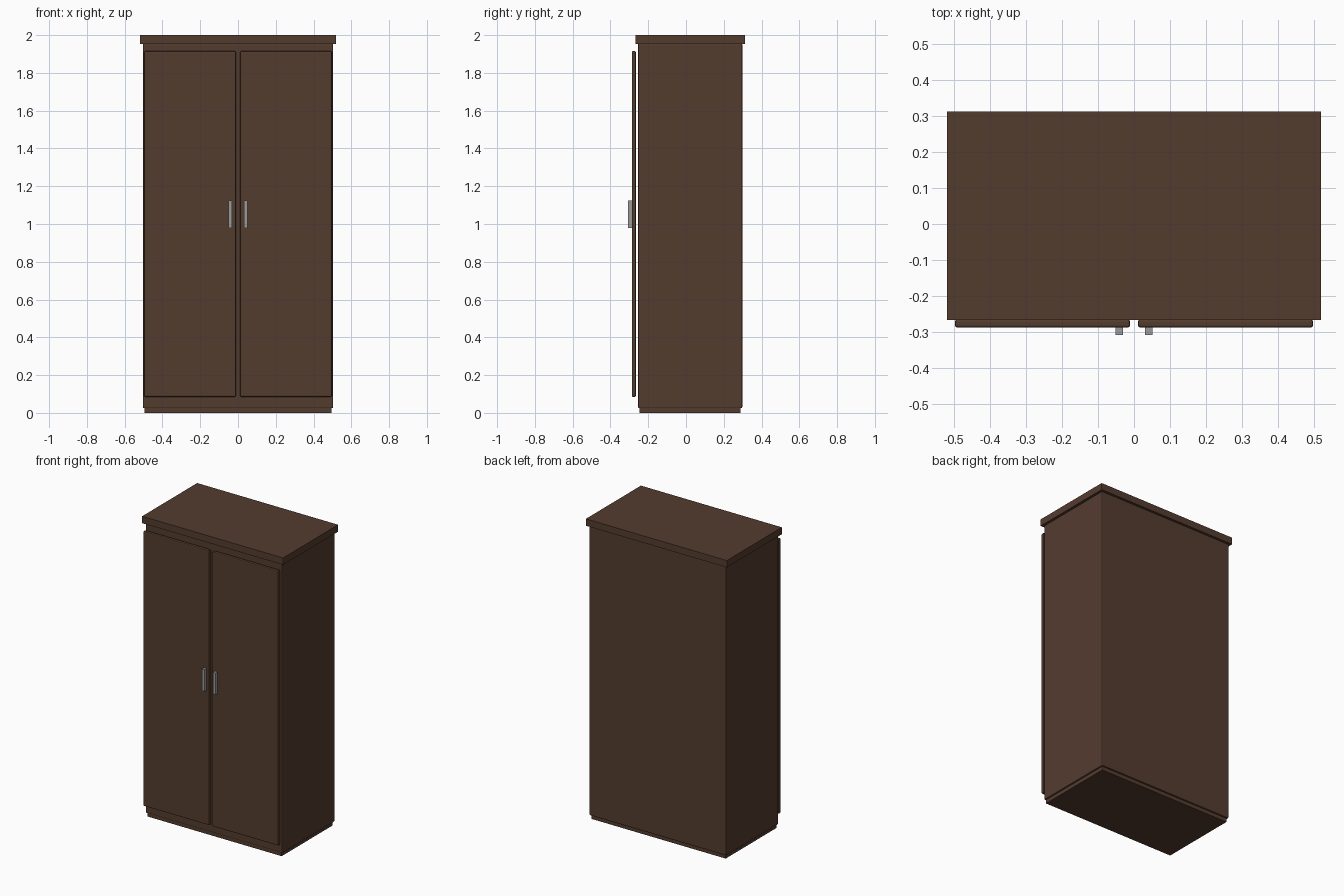
import bpy
import bmesh
from mathutils import Matrix, Vector

cube = bpy.data.objects.get("Cube")
if cube:
    bpy.data.objects.remove(cube, do_unlink=True)


def make_material(name, rgb):
    mat = bpy.data.materials.new(name)
    mat.use_nodes = True
    color = (*rgb, 1)
    mat.diffuse_color = color
    mat.node_tree.nodes["Principled BSDF"].inputs["Base Color"].default_value = color
    return mat


wood = make_material("dark brown wood", (0.088, 0.045, 0.028))
metal = make_material("grey metal", (0.33, 0.33, 0.33))


def box(name, low, high, mat, bevel=0):
    """Box between two corners, with optional chamfered edges."""
    low, high = Vector(low), Vector(high)
    bm = bmesh.new()
    bmesh.ops.create_cube(bm, size=1, matrix=Matrix.Translation((low + high) / 2)
                          @ Matrix.Diagonal((*(high - low), 1)))
    mesh = bpy.data.meshes.new(name)
    bm.to_mesh(mesh)
    bm.free()
    mesh.materials.append(mat)
    obj = bpy.data.objects.new(name, mesh)
    bpy.context.collection.objects.link(obj)
    if bevel:
        mod = obj.modifiers.new("Chamfer", "BEVEL")
        mod.width = bevel
        mod.segments = 2
    return obj


# Carcass: recessed plinth, body and overhanging top
box("plinth", (-0.494, -0.246, 0), (0.494, 0.288, 0.04), wood)
box("body", (-0.504, -0.254, 0.025), (0.504, 0.298, 1.955), wood, 0.006)
box("top_board", (-0.519, -0.267, 1.954), (0.519, 0.312, 2), wood)

# Pair of doors standing just proud of the body, each with a pull handle
for side, sign in (("left", 1), ("right", -1)):
    x = sorted((sign * 0.011, sign * 0.497))
    box(side + "_door", (x[0], -0.287, 0.085), (x[1], -0.265, 1.915), wood, 0.006)
    x = sorted((sign * 0.031, sign * 0.051))
    box(side + "_handle", (x[0], -0.308, 0.98), (x[1], -0.287, 1.124), metal)
